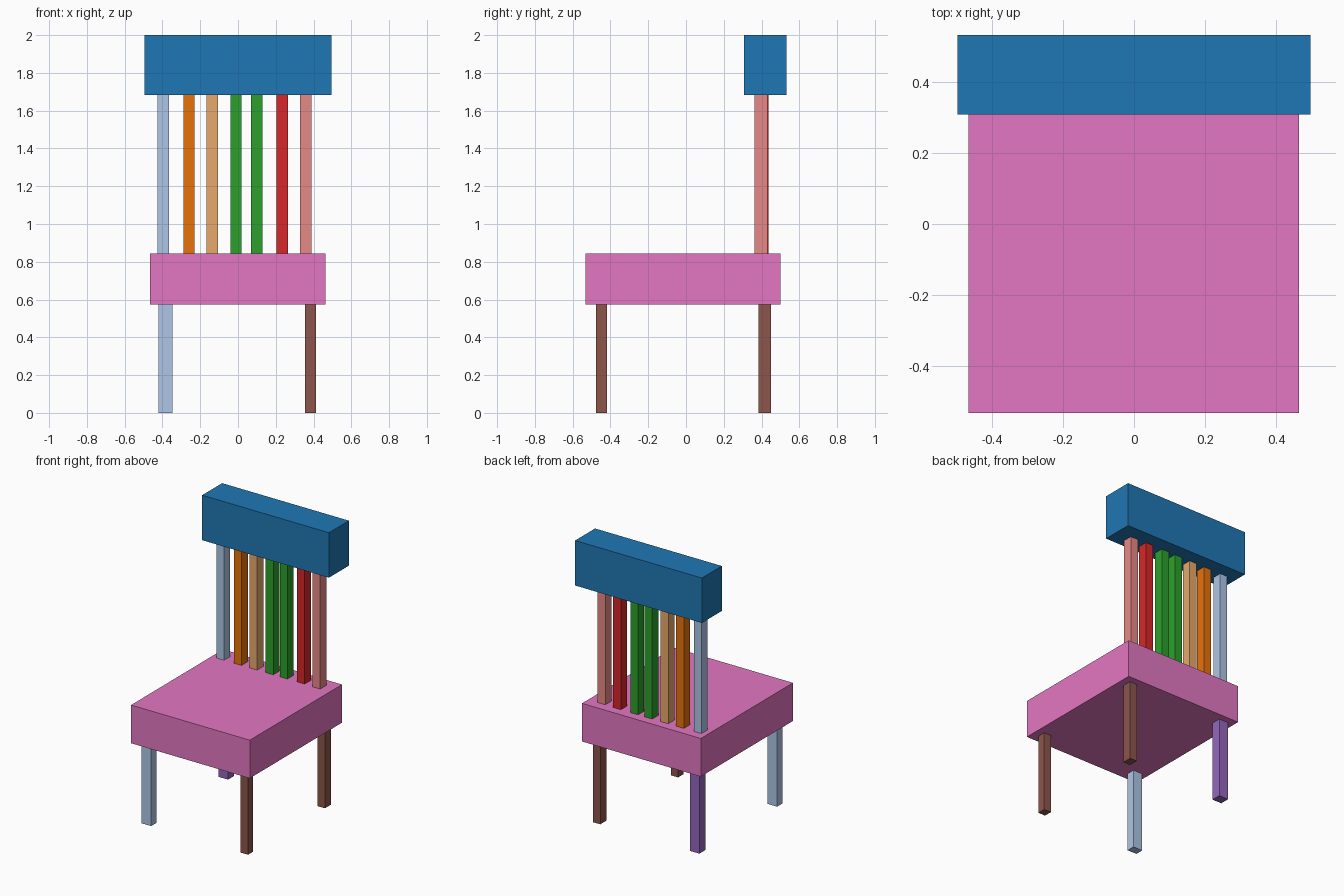
import bpy
from mathutils import Vector

old = bpy.data.objects.get("Cube")
if old:
    bpy.data.objects.remove(old, do_unlink=True)


def linear(c):
    return c / 12.92 if c <= 0.04045 else ((c + 0.055) / 1.055) ** 2.4


def material(name, hex_code):
    rgb = [linear(v / 255) for v in bytes.fromhex(hex_code)]
    m = bpy.data.materials.new(name)
    m.use_nodes = True
    m.diffuse_color = (*rgb, 1)
    m.node_tree.nodes["Principled BSDF"].inputs["Base Color"].default_value = (*rgb, 1)
    return m


blue = material("blue", "1f77b4")
orchid = material("orchid_pink", "e377c2")
pale_blue = material("pale_blue", "aec7e8")
orange = material("orange", "ff7f0e")
peach = material("peach", "ffbb78")
green = material("green", "2ca02c")
red = material("red", "d62728")
salmon = material("salmon", "ff9896")
brown = material("brown", "8c564b")
purple = material("purple", "9467bd")


def box(name, x, y, z, mat):
    """Block spanning the given (low, high) ranges."""
    low, high = (Vector(p) for p in zip(x, y, z))
    bpy.ops.mesh.primitive_cube_add(size=1, location=(low + high) / 2)
    ob = bpy.context.object
    ob.name = ob.data.name = name
    for v in ob.data.vertices:
        v.co *= high - low
    ob.data.materials.append(mat)
    return ob


SEAT_BOTTOM, SEAT_TOP, RAIL_BOTTOM = 0.575, 0.845, 1.682

# Seat and top rail
box("seat", (-0.465, 0.464), (-0.531, 0.499), (SEAT_BOTTOM, SEAT_TOP), orchid)
box("top_rail", (-0.496, 0.496), (0.308, 0.531), (RAIL_BOTTOM, 2), blue)

# Legs
right_x, left_x = (-0.42, -0.346), (0.355, 0.412)
front_y, back_y = (-0.477, -0.418), (0.383, 0.451)
for name, x, y, mat in (
    ("front_right_leg", right_x, front_y, pale_blue),
    ("front_left_leg", left_x, front_y, brown),
    ("back_right_leg", right_x, back_y, purple),
    ("back_left_leg", left_x, back_y, brown),
):
    box(name, x, y, (0, SEAT_BOTTOM), mat)

# Back slats, from the right side to the left
slats = ((-0.396, pale_blue), (-0.259, orange), (-0.137, peach), (-0.011, green),
         (0.1, green), (0.234, red), (0.359, salmon))
for i, (cx, mat) in enumerate(slats, 1):
    y = (0.363, 0.431) if mat == salmon else (0.367, 0.436)
    box(f"back_slat_{i}", (cx - 0.03, cx + 0.03), y, (SEAT_TOP, RAIL_BOTTOM), mat)
